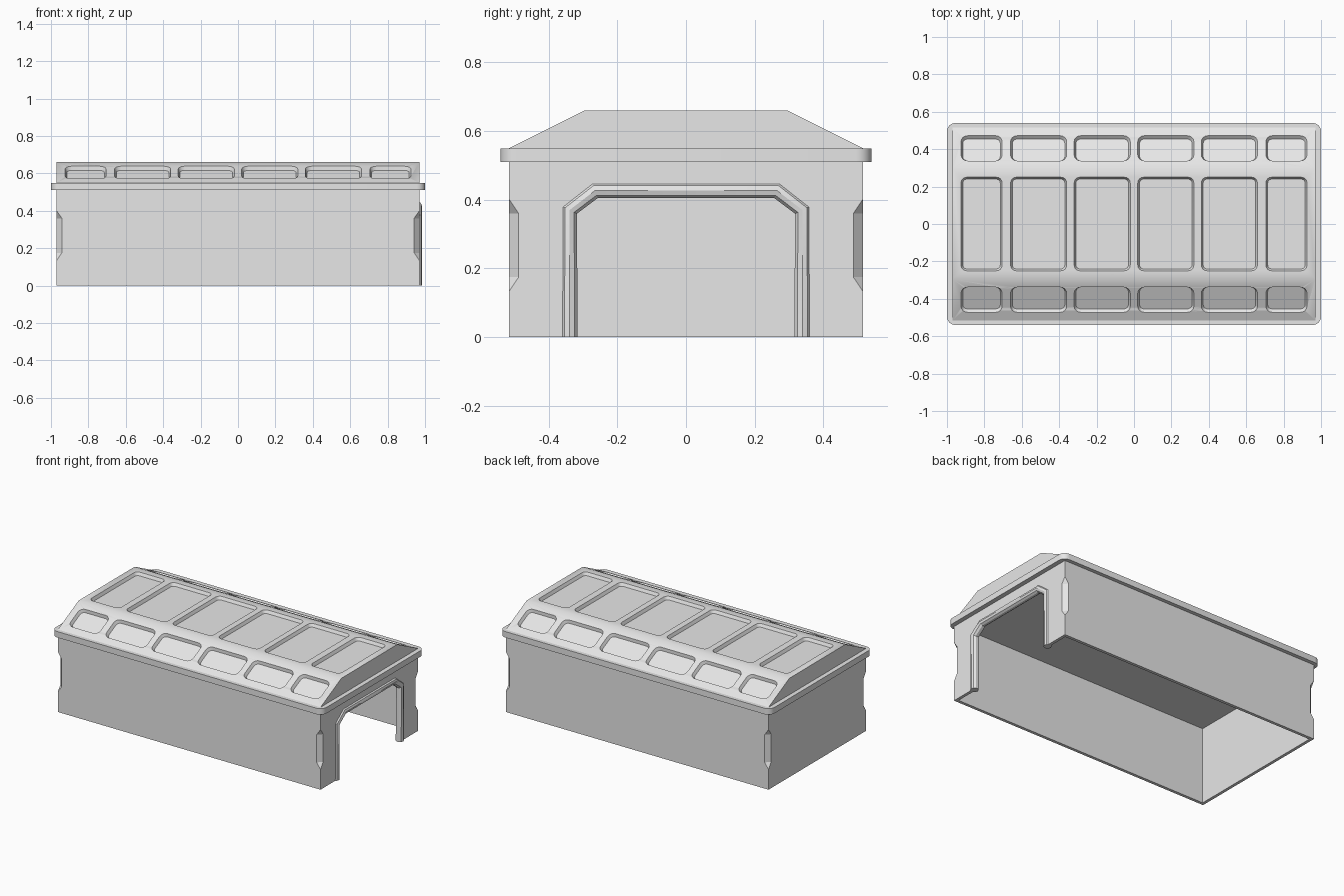
import bpy, bmesh
from math import sin, cos, pi, atan2
from mathutils import Matrix, Vector

cube = bpy.data.objects.get("Cube")
if cube:
    bpy.data.objects.remove(cube, do_unlink=True)

grey = bpy.data.materials.new("light grey")
grey.use_nodes = True
grey.diffuse_color = (0.8, 0.8, 0.8, 1)
grey.node_tree.nodes["Principled BSDF"].inputs["Base Color"].default_value = (0.8, 0.8, 0.8, 1)

LENGTH, WIDTH = 0.97, 0.515      # half sizes of the walls
EAVE_LOW, EAVE_HIGH, RIDGE = 0.51, 0.55, 0.66
RIDGE_Y = 0.295                  # half width of the flat roof top


def make_object(name, bm):
    bmesh.ops.recalc_face_normals(bm, faces=bm.faces)
    mesh = bpy.data.meshes.new(name)
    bm.to_mesh(mesh)
    bm.free()
    mesh.materials.append(grey)
    obj = bpy.data.objects.new(name, mesh)
    bpy.context.collection.objects.link(obj)
    return obj


def loft(bm, rings):
    """Closed solid through rings with equal point counts."""
    loops = [[bm.verts.new(p) for p in ring] for ring in rings]
    for a, b in zip(loops, loops[1:]):
        for i in range(len(a)):
            j = (i + 1) % len(a)
            bm.faces.new((a[i], a[j], b[j], b[i]))
    bm.faces.new(loops[0][::-1])
    bm.faces.new(loops[-1])


def rounded_rect(hx, hy, r, z, steps=4):
    points = []
    for k, (sx, sy) in enumerate(((1, 1), (-1, 1), (-1, -1), (1, -1))):
        for i in range(steps + 1):
            a = (k + i / steps) * pi / 2
            points.append(Vector((sx * (hx - r) + r * cos(a), sy * (hy - r) + r * sin(a), z)))
    return points


def box(bm, hx, hy, z0, z1):
    loft(bm, [[(-hx, -hy, z), (hx, -hy, z), (hx, hy, z), (-hx, hy, z)] for z in (z0, z1)])


def cut(target, bm):
    cutter = make_object("cutter", bm)
    cutter.hide_render = True
    mod = target.modifiers.new("cut", "BOOLEAN")
    mod.operation, mod.solver, mod.object = "DIFFERENCE", "EXACT", cutter
    bpy.context.view_layer.objects.active = target
    bpy.ops.object.modifier_apply(modifier=mod.name)
    bpy.data.objects.remove(cutter, do_unlink=True)


# Walls: open-bottomed hollow box
bm = bmesh.new()
box(bm, LENGTH, WIDTH, 0, EAVE_LOW + 0.01)
walls = make_object("walls", bm)
bm = bmesh.new()
box(bm, LENGTH - 0.02, WIDTH - 0.02, -0.1, EAVE_LOW)
cut(walls, bm)

# Doorway with clipped corners in the +x end
door = [(0.339, 0.37), (0.265, 0.427)]
door_path = [(0.339, 0)] + door + [(-y, z) for y, z in door[::-1]] + [(-0.339, 0)]
bm = bmesh.new()
outline = [(y, z if z else -0.1) for y, z in door_path]
loft(bm, [[(x, y, z) for y, z in outline] for x in (0.9, 1.05)])
cut(walls, bm)

# Tapered notches on the vertical corners
bm = bmesh.new()
for sx in (-1, 1):
    for sy in (-1, 1):
        rings = []
        for z, r in ((0.135, 0.001), (0.175, 0.028), (0.36, 0.028), (0.4, 0.001)):
            rings.append([(sx * LENGTH + r * dx, sy * WIDTH + r * dy, z)
                          for dx, dy in ((1, 0), (0, 1), (-1, 0), (0, -1))])
        loft(bm, rings)
cut(walls, bm)

# Eave slab with rounded corners, also the ceiling
bm = bmesh.new()
loft(bm, [rounded_rect(1, 0.54, 0.045, z, 6) for z in (EAVE_LOW, EAVE_HIGH)])
eave = make_object("eave", bm)

# Roof: prism with recessed panels on the top and both slopes
bm = bmesh.new()
section = [(-WIDTH, EAVE_HIGH), (WIDTH, EAVE_HIGH), (RIDGE_Y, RIDGE), (-RIDGE_Y, RIDGE)]
loft(bm, [[(x, y, z) for y, z in section] for x in (-LENGTH, LENGTH)])
roof = make_object("roof", bm)


def recess(bm, x, hx, hy, r, place):
    rings = [rounded_rect(hx - d, hy - d, r - d, z)
             for d, z in ((0.01, -0.02), (0, 0), (0, 0.02))]
    loft(bm, [[place @ (p + Vector((x, 0, 0))) for p in ring] for ring in rings])


pitch = atan2(RIDGE - EAVE_HIGH, WIDTH - RIDGE_Y)
places = [(Matrix.Translation((0, 0, RIDGE)), 0.25, 0.03)]
for side in (-1, 1):
    mid = (0, side * (WIDTH + RIDGE_Y) / 2, (RIDGE + EAVE_HIGH) / 2)
    places.append((Matrix.Translation(mid) @ Matrix.Rotation(-side * pitch, 4, "X"), 0.075, 0.035))
bm = bmesh.new()
for place, hy, r in places:
    for side in (-1, 1):
        for x, hx in ((0.17, 0.15), (0.51, 0.15), (0.815, 0.11)):
            recess(bm, side * x, hx, hy, r, place)
cut(roof, bm)

# Raised truss and window trim along both long walls
LOW, HIGH = 0.2, 0.49


def trim(bm, points, side):
    face = bm.faces.new([bm.verts.new((x, side * (WIDTH - 0.002), z)) for x, z in points])
    face.normal_update()
    ring = bmesh.ops.inset_region(bm, faces=[face], thickness=0.012)["faces"]
    bmesh.ops.delete(bm, geom=[face], context="FACES")
    out = bmesh.ops.extrude_face_region(bm, geom=ring, use_keep_orig=True)["geom"]
    verts = [v for v in out if isinstance(v, bmesh.types.BMVert)]
    bmesh.ops.translate(bm, vec=(0, side * 0.008, 0), verts=verts)


for side, name in ((-1, "front_trim"), (1, "back_trim")):
    bm = bmesh.new()
    for x0, x1 in ((-0.82, -0.45), (-0.4, -0.02), (0.45, 0.82)):
        trim(bm, [(x0, HIGH), (x0, LOW), (x1 - 0.09, LOW)], side)
        trim(bm, [(x0 + 0.09, HIGH), (x1, HIGH), (x1, LOW)], side)
    trim(bm, [(0, LOW + 0.01), (0.42, LOW + 0.01), (0.42, HIGH - 0.01), (0, HIGH - 0.01)], side)
    make_object(name, bm)

# Round pipe around the doorway
curve = bpy.data.curves.new("door_frame", "CURVE")
curve.dimensions = "3D"
curve.bevel_depth = 0.025
curve.bevel_resolution = 3
curve.use_fill_caps = True
spline = curve.splines.new("POLY")
spline.points.add(len(door_path) - 1)
for point, (y, z) in zip(spline.points, door_path):
    point.co = (0.958, y, z, 1)
curve.materials.append(grey)
frame = bpy.data.objects.new("door_frame", curve)
bpy.context.collection.objects.link(frame)
bpy.ops.object.select_all(action="DESELECT")
frame.select_set(True)
bpy.context.view_layer.objects.active = frame
bpy.ops.object.convert(target="MESH")

# Smooth only the rounded parts
for obj in (bpy.context.view_layer.objects.active, eave, roof):
    bpy.ops.object.select_all(action="DESELECT")
    obj.select_set(True)
    bpy.context.view_layer.objects.active = obj
    bpy.ops.object.shade_smooth_by_angle(angle=pi / 6)
